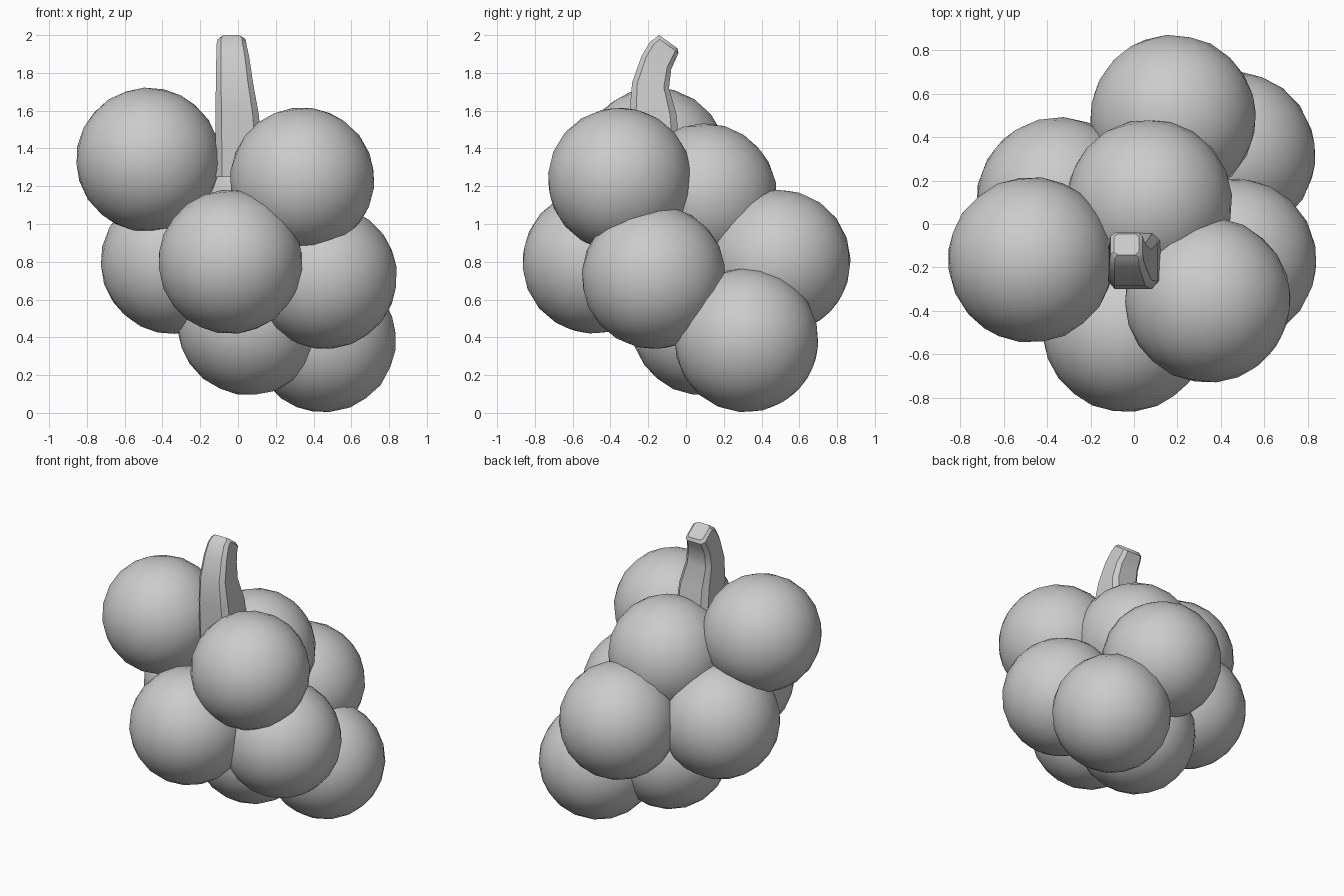
import bpy, bmesh, random
from mathutils import Euler, Vector

if "Cube" in bpy.data.objects:
    bpy.data.objects.remove(bpy.data.objects["Cube"])

random.seed(4)


def finish(name, bm, angle):
    mesh = bpy.data.meshes.new(name)
    bmesh.ops.recalc_face_normals(bm, faces=bm.faces)
    bm.to_mesh(mesh)
    bm.free()
    obj = bpy.data.objects.new(name, mesh)
    bpy.context.collection.objects.link(obj)
    bpy.ops.object.select_all(action='DESELECT')
    obj.select_set(True)
    bpy.context.view_layer.objects.active = obj
    bpy.ops.object.shade_smooth_by_angle(angle=angle)
    return obj


# Berries: equal faceted balls, each turned differently
centres = [
    (-0.475, -0.165, 1.34), (0.34, -0.35, 1.235), (0.07, 0.10, 1.15),
    (-0.04, -0.485, 0.80), (0.46, -0.17, 0.72), (-0.345, 0.11, 0.80),
    (0.18, 0.49, 0.80), (0.455, 0.32, 0.385), (0.06, 0.09, 0.475),
]
for i, c in enumerate(centres):
    bm = bmesh.new()
    bmesh.ops.create_icosphere(bm, subdivisions=3, radius=0.383)
    turn = Euler([random.uniform(0, 6.28) for _ in range(3)]).to_matrix()
    for v in bm.verts:
        v.co = turn @ v.co + Vector(c)
    finish(f"grape_{i + 1}", bm, 0.8)

# Stem: chamfered rectangular sections lofted along a backward curve
# each: left x, right x, front (y, z), back (y, z)
sections = [
    (-0.12, 0.14, (-0.29, 1.25), (-0.02, 1.25)),
    (-0.12, 0.11, (-0.30, 1.58), (-0.05, 1.58)),
    (-0.117, 0.08, (-0.285, 1.75), (-0.09, 1.72)),
    (-0.115, 0.06, (-0.235, 1.89), (-0.078, 1.82)),
    (-0.113, 0.045, (-0.19, 1.965), (-0.055, 1.87)),
    (-0.108, 0.04, (-0.155, 1.99), (-0.04, 1.905)),
    (-0.092, 0.022, (-0.142, 2.0), (-0.045, 1.93)),
]
outline = [(.14, 0), (.86, 0), (1, .14), (1, .86), (.86, 1), (.14, 1), (0, .86), (0, .14)]
bm = bmesh.new()
rings = []
for x0, x1, f, b in sections:
    rings.append([bm.verts.new((x0 + (x1 - x0) * u,
                                f[0] + (b[0] - f[0]) * v,
                                f[1] + (b[1] - f[1]) * v)) for u, v in outline])
for lo, hi in zip(rings, rings[1:]):
    for k in range(8):
        n = (k + 1) % 8
        bm.faces.new((lo[k], lo[n], hi[n], hi[k]))
bm.faces.new(rings[0])
bm.faces.new(rings[-1])
finish("stem", bm, 0.6)
